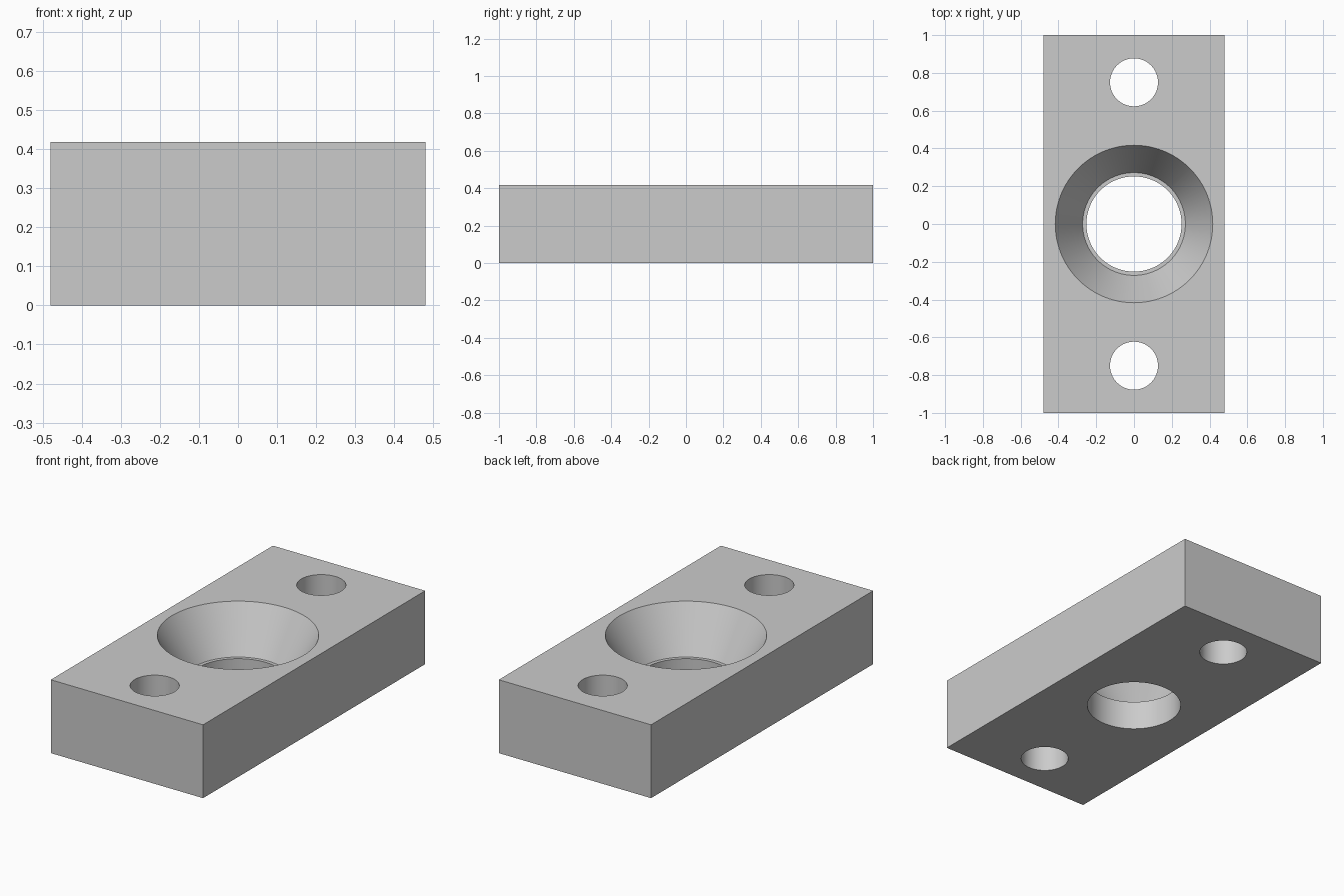
import bpy, bmesh
from math import radians, tau
from mathutils import Matrix

cube = bpy.data.objects.get("Cube")
if cube:
    bpy.data.objects.remove(cube, do_unlink=True)

WIDTH, LENGTH, HEIGHT = 0.96, 2.0, 0.418
SEAT_Z = 0.167      # height of the ledge below the countersink
OVER = 0.05         # cutters reach past the faces


def add_object(name, bm):
    bmesh.ops.recalc_face_normals(bm, faces=bm.faces)
    mesh = bpy.data.meshes.new(name)
    bm.to_mesh(mesh)
    bm.free()
    obj = bpy.data.objects.new(name, mesh)
    bpy.context.collection.objects.link(obj)
    return obj


def lathe(name, profile, y=0.0, steps=96):
    """Closed solid turned about a vertical axis from (radius, z) points."""
    bm = bmesh.new()
    verts = [bm.verts.new((r, 0, z)) for r, z in profile]
    edges = [bm.edges.new(pair) for pair in zip(verts, verts[1:])]
    bmesh.ops.spin(bm, geom=verts + edges, cent=(0, 0, 0), axis=(0, 0, 1),
                   angle=tau, steps=steps, use_duplicate=False)
    bmesh.ops.remove_doubles(bm, verts=bm.verts, dist=1e-5)
    bmesh.ops.holes_fill(bm, edges=[e for e in bm.edges if e.is_boundary], sides=0)
    bmesh.ops.translate(bm, verts=bm.verts, vec=(0, y, 0))
    obj = add_object(name, bm)
    obj.hide_render = True
    return obj


# Rectangular block
bm = bmesh.new()
bmesh.ops.create_cube(bm, size=1, matrix=Matrix.Translation((0, 0, HEIGHT / 2))
                      @ Matrix.Diagonal((WIDTH, LENGTH, HEIGHT, 1)))
block = add_object("mounting_block", bm)

# Countersunk centre hole with a narrow ledge
slope = (0.417 - 0.272) / (HEIGHT - SEAT_Z)
cutters = [lathe("centre_hole_cutter", [
    (0.252, -OVER), (0.252, SEAT_Z), (0.272, SEAT_Z),
    (0.417 + slope * OVER, HEIGHT + OVER)])]

# Screw holes at both ends
for side, y in (("front", -0.75), ("back", 0.75)):
    cutters.append(lathe(side + "_screw_hole_cutter",
                         [(0.127, -OVER), (0.127, HEIGHT + OVER)], y, 64))

# Cut the holes and discard the cutters
bpy.context.view_layer.objects.active = block
block.select_set(True)
for cutter in cutters:
    mod = block.modifiers.new(cutter.name, 'BOOLEAN')
    mod.operation = 'DIFFERENCE'
    mod.solver = 'EXACT'
    mod.object = cutter
    bpy.ops.object.modifier_apply(modifier=mod.name)
    bpy.data.objects.remove(cutter, do_unlink=True)

# Single grey metal colour
grey = (0.6, 0.6, 0.6, 1)
mat = bpy.data.materials.new("grey_metal")
mat.use_nodes = True
mat.diffuse_color = grey
mat.node_tree.nodes["Principled BSDF"].inputs["Base Color"].default_value = grey
block.data.materials.clear()
block.data.materials.append(mat)

bpy.ops.object.shade_smooth_by_angle(angle=radians(30))
